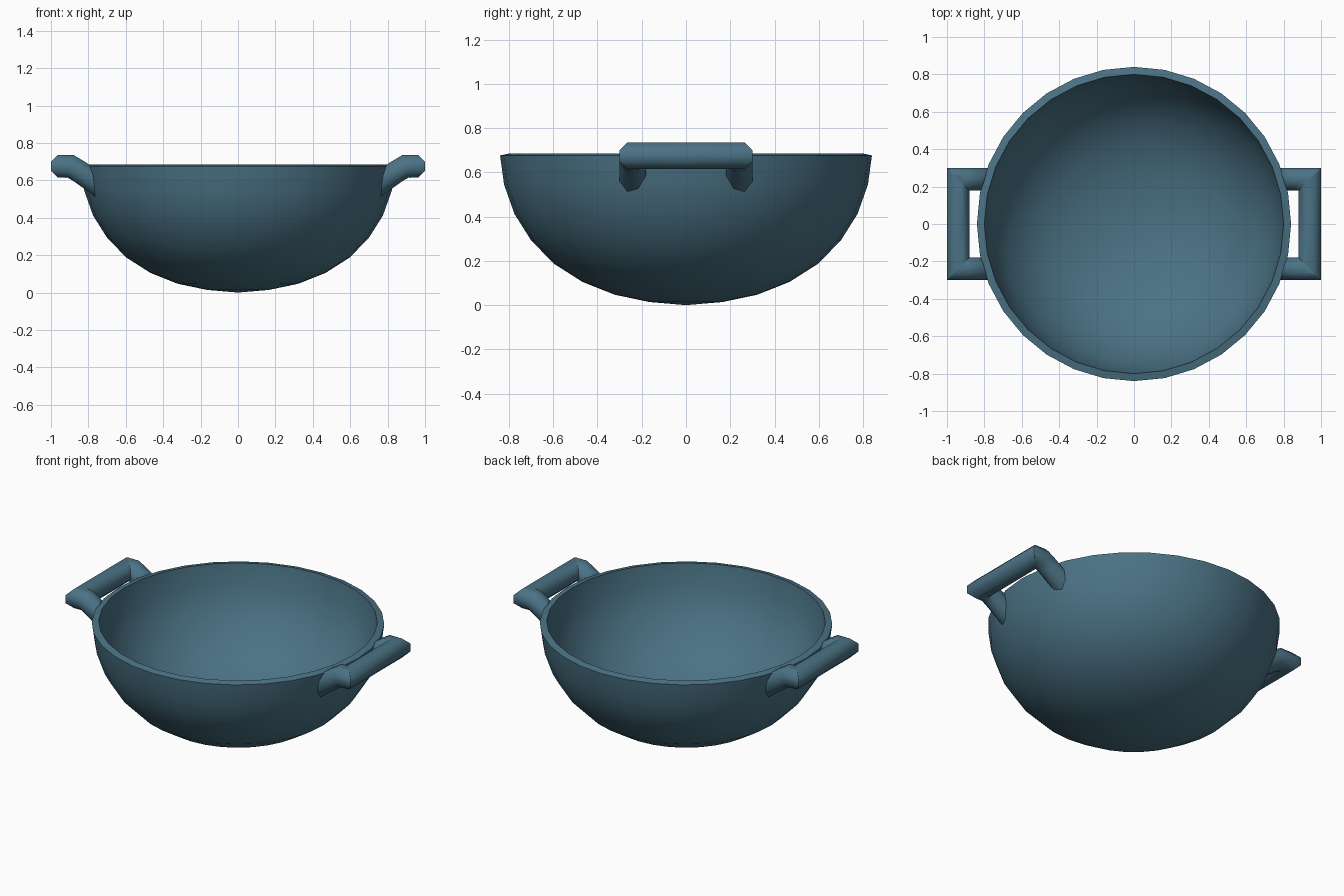
import bpy, bmesh, math
from mathutils import Vector

if "Cube" in bpy.data.objects:
    bpy.data.objects.remove(bpy.data.objects["Cube"])

teal = bpy.data.materials.new("teal_enamel")
teal.diffuse_color = (0.07, 0.17, 0.235, 1)
teal.use_nodes = True
teal.node_tree.nodes["Principled BSDF"].inputs["Base Color"].default_value = teal.diffuse_color


def make_object(name, bm):
    bmesh.ops.recalc_face_normals(bm, faces=bm.faces)
    mesh = bpy.data.meshes.new(name)
    bm.to_mesh(mesh)
    bm.free()
    mesh.materials.append(teal)
    obj = bpy.data.objects.new(name, mesh)
    bpy.context.collection.objects.link(obj)
    return obj


def smooth(obj, degrees):
    bpy.ops.object.select_all(action='DESELECT')
    obj.select_set(True)
    bpy.context.view_layer.objects.active = obj
    bpy.ops.object.shade_smooth_by_angle(angle=math.radians(degrees))


# Bowl: outer curve, sloped rim and inner curve, lathed in 32 steps
outer = [(0, 0), (.165, .014), (.322, .047), (.468, .105), (.597, .187),
         (.70, .293), (.775, .412), (.822, .545), (.84, .676)]
inner = [(.80, .685), (.782, .552), (.737, .43), (.666, .318),
         (.57, .217), (.45, .142), (.31, .087), (.16, .055), (0, .04)]
bm = bmesh.new()
verts = [bm.verts.new((r, 0, z)) for r, z in outer + inner]
edges = [bm.edges.new(pair) for pair in zip(verts, verts[1:])]
bmesh.ops.spin(bm, geom=verts + edges, cent=(0, 0, 0), axis=(0, 0, 1),
               angle=math.tau, steps=32)
bmesh.ops.remove_doubles(bm, verts=bm.verts, dist=1e-4)
smooth(make_object("bowl", bm), 50)

# Handles: a mitred eight-sided tube for one quarter, mirrored to both sides
path = [Vector(p) for p in [(.94, 0, .675), (.94, .24, .675), (.895, .24, .675),
                            (.845, .24, .645), (.775, .24, .595)]]
end_normal = Vector((.9, .29, -.25))
radius = .06 / math.cos(math.pi / 8)
bm = bmesh.new()
ring = [path[0] + radius * Vector((math.cos(a), 0, math.sin(a)))
        for a in [(i + .5) * math.tau / 8 for i in range(8)]]
old = [bm.verts.new(p) for p in ring]
for i in range(1, len(path)):
    d = (path[i] - path[i - 1]).normalized()
    normal = d + (path[i + 1] - path[i]).normalized() if i + 1 < len(path) else end_normal
    # slide each corner along the tube to the mitre plane
    ring = [p + d * ((path[i] - p).dot(normal) / d.dot(normal)) for p in ring]
    new = [bm.verts.new(p) for p in ring]
    for j in range(8):
        k = (j + 1) % 8
        bm.faces.new((old[j], old[k], new[k], new[j]))
    old = new
bm.faces.new(old)
handles = make_object("handles", bm)
smooth(handles, 60)

mirror = handles.modifiers.new("both_sides", 'MIRROR')
mirror.use_axis = (True, True, False)
bevel = handles.modifiers.new("soft_corners", 'BEVEL')
bevel.width = .02
bevel.segments = 2
bevel.limit_method = 'ANGLE'
bevel.angle_limit = math.radians(58)
